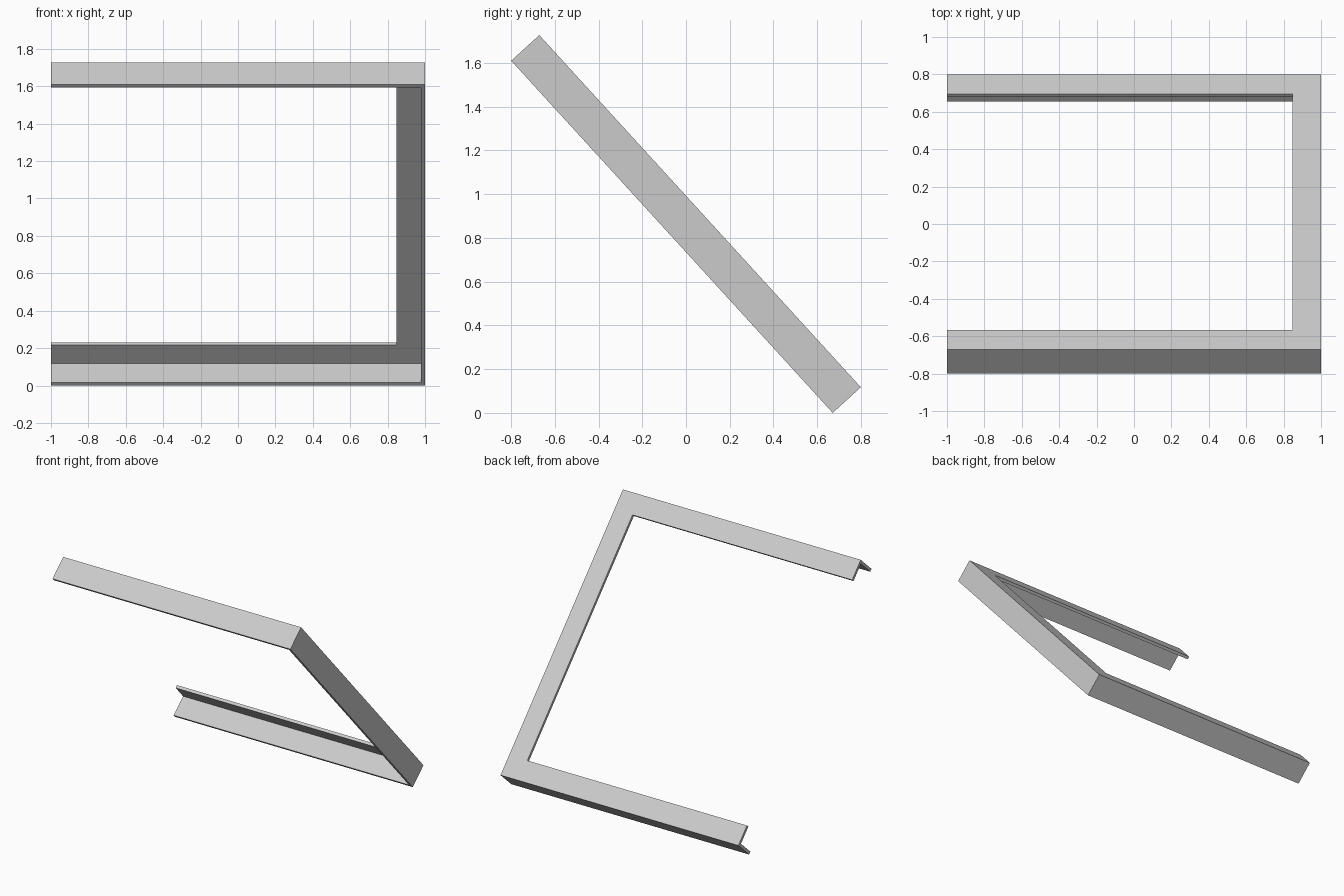
import bpy
import bmesh
from math import radians, sin, cos
from mathutils import Matrix

cube = bpy.data.objects.get("Cube")
if cube:
    bpy.data.objects.remove(cube, do_unlink=True)

HALF_X = 1.0        # half width
HALF_L = 1.09       # half length along the slope
FLANGE = 0.153      # flange width
DEPTH = 0.174       # outer wall depth
THICK = 0.022       # sheet thickness
TILT = radians(47.6)

grey = bpy.data.materials.new("light grey")
grey.use_nodes = True
colour = (0.6, 0.6, 0.6, 1)
grey.diffuse_color = colour
grey.node_tree.nodes["Principled BSDF"].inputs["Base Color"].default_value = colour

# L-shaped section as (inset from outer edge, drop below top face)
section = [(0, 0), (FLANGE, 0), (FLANGE, THICK),
           (THICK, THICK), (THICK, DEPTH), (0, DEPTH)]

# Path corners with the inward mitre direction at each one
path = [((-HALF_X, -HALF_L), (0, 1)), ((HALF_X, -HALF_L), (-1, 1)),
        ((HALF_X, HALF_L), (-1, -1)), ((-HALF_X, HALF_L), (0, -1))]

# Sweep the section along the three-sided path
bm = bmesh.new()
rings = [[bm.verts.new((x + dx * inset, y + dy * inset, -drop))
          for inset, drop in section] for (x, y), (dx, dy) in path]
n = len(section)
for a, b in zip(rings, rings[1:]):
    for i in range(n):
        j = (i + 1) % n
        bm.faces.new((a[i], a[j], b[j], b[i]))
bm.faces.new(rings[0])
bm.faces.new(rings[-1])
bmesh.ops.recalc_face_normals(bm, faces=bm.faces)

# Lean the frame forward and rest its lower edge on the ground
bm.transform(Matrix.Rotation(-TILT, 4, "X"))
bottom = min(v.co.z for v in bm.verts)
middle = (max(v.co.y for v in bm.verts) + min(v.co.y for v in bm.verts)) / 2
bm.transform(Matrix.Translation((0, -middle, -bottom)))

mesh = bpy.data.meshes.new("angle_frame")
bm.to_mesh(mesh)
bm.free()
mesh.materials.append(grey)
frame = bpy.data.objects.new("angle_frame", mesh)
bpy.context.collection.objects.link(frame)
